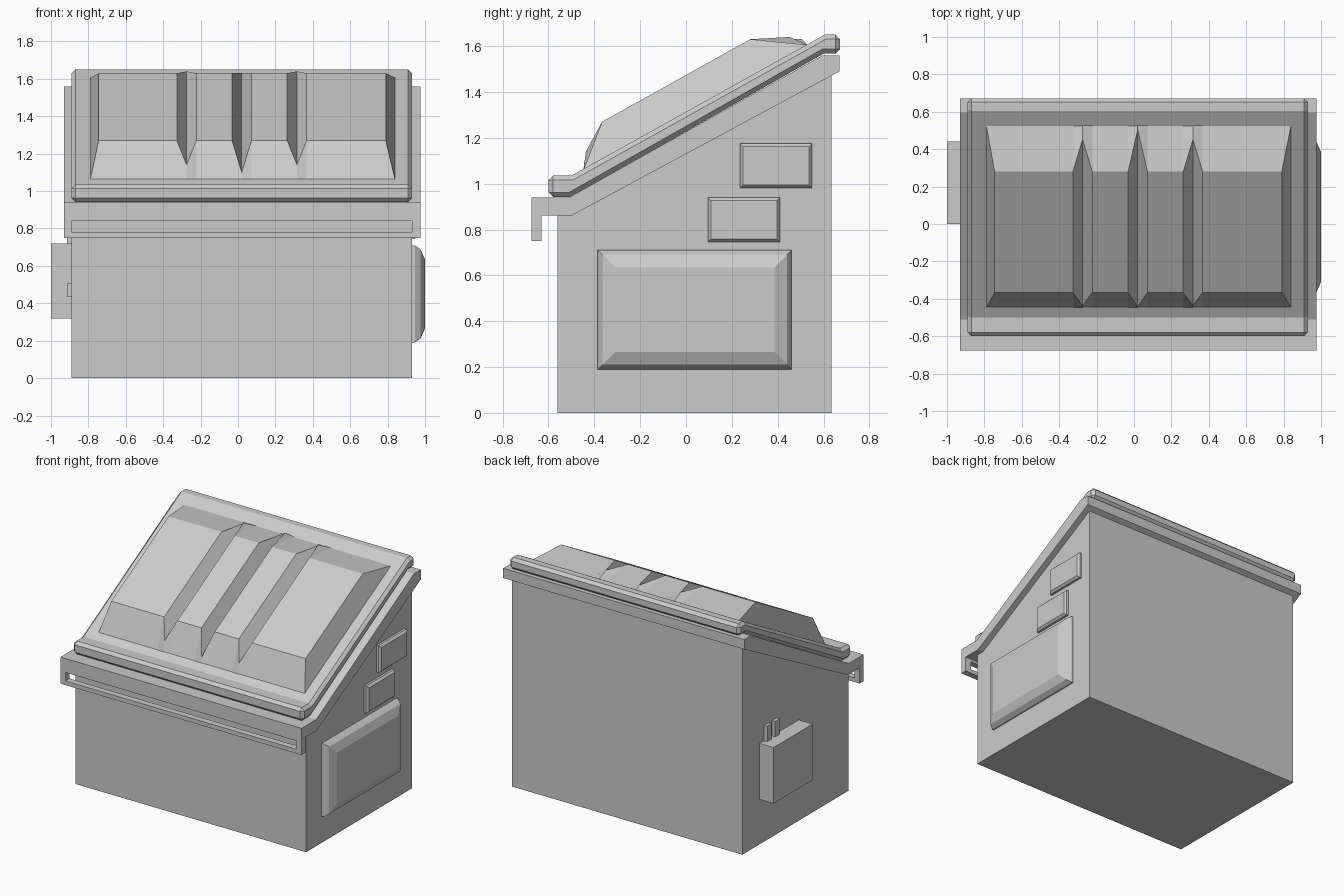
import bpy, bmesh, math

if "Cube" in bpy.data.objects:
    bpy.data.objects.remove(bpy.data.objects["Cube"])


def make(name, verts, faces):
    me = bpy.data.meshes.new(name)
    me.from_pydata(verts, [], faces)
    bm = bmesh.new()
    bm.from_mesh(me)
    bmesh.ops.remove_doubles(bm, verts=bm.verts, dist=1e-5)
    bmesh.ops.recalc_face_normals(bm, faces=bm.faces)
    bm.to_mesh(me)
    bm.free()
    ob = bpy.data.objects.new(name, me)
    bpy.context.collection.objects.link(ob)
    return ob


def extrude_x(name, profile, x0, x1):
    """Extrude a (y, z) profile along x."""
    n = len(profile)
    verts = [(x, y, z) for x in (x0, x1) for y, z in profile]
    faces = [(i, (i + 1) % n, n + (i + 1) % n, n + i) for i in range(n)]
    faces += [tuple(range(n)), tuple(range(2 * n - 1, n - 1, -1))]
    return make(name, verts, faces)


def box(name, x0, x1, y0, y1, z0, z1):
    return extrude_x(name, [(y0, z0), (y1, z0), (y1, z1), (y0, z1)], x0, x1)


def side_plate(name, y0, y1, z0, z1, rings):
    """Plate on the right wall; each ring is (x, inset)."""
    verts = []
    for x, d in rings:
        verts += [(x, y0 + d, z0 + d), (x, y1 - d, z0 + d), (x, y1 - d, z1 - d), (x, y0 + d, z1 - d)]
    faces = [(3, 2, 1, 0), tuple(range(len(verts) - 4, len(verts)))]
    for r in range(len(rings) - 1):
        for i in range(4):
            a, b = r * 4 + i, r * 4 + (i + 1) % 4
            faces.append((a, b, b + 4, a + 4))
    return make(name, verts, faces)


# Container body with slanted top
extrude_x("body", [(-.56, 0), (.635, 0), (.635, 1.51), (-.5, .89), (-.56, .89)], -.89, .93)

# Rim band around the top
extrude_x("rim", [(-.675, .94), (-.51, .94), (.595, 1.56), (.67, 1.56), (.67, 1.49),
                  (-.5, .86), (-.63, .86), (-.63, .84), (-.675, .84)], -.93, .975)

# Slotted front lip hanging from the rim
box("front_lip_bar", -.93, .975, -.675, -.63, .75, .78)
for side, x0, x1 in (("left", -.93, -.89), ("right", .93, .975)):
    box("front_lip_end_" + side, x0, x1, -.675, -.63, .78, .84)

# Lid slab with chamfered edges
lid = extrude_x("lid", [(-.60, .942), (-.505, .942), (.60, 1.567), (.672, 1.567), (.672, 1.65),
                        (.605, 1.65), (-.5, 1.035), (-.60, 1.035)], -.89, .93)
bev = lid.modifiers.new("chamfer", 'BEVEL')
bev.width = .02
bev.segments = 1
bev.limit_method = 'ANGLE'
bev.angle_limit = math.radians(50)

# Raised lid panel: columns of (y, z) points lofted across x, with three V grooves
front, back = (-.447, 1.06), (.53, 1.605)
end = [front, front, back, back]
ridge = [front, (-.366, 1.27), (.28, 1.63), back]
side_groove = [front, (-.437, 1.14), (.453, 1.64), back]
mid_groove = [front, (-.443, 1.10), (.505, 1.63), back]
columns = [(-.79, end), (-.745, ridge)]
for x, groove in ((-.275, side_groove), (.02, mid_groove), (.315, side_groove)):
    columns += [(x - .052, ridge), (x, groove), (x + .052, ridge)]
columns += [(.79, ridge), (.84, end)]
verts = [(x, y, z) for x, col in columns for y, z in col]
faces = []
for c in range(len(columns) - 1):
    for i in range(4):
        a, b = c * 4 + i, c * 4 + (i + 1) % 4
        quad = [a, b, b + 4, a + 4]
        # drop repeated corners at the two ends
        keep = []
        for k in quad:
            if all(verts[k] != verts[j] for j in keep):
                keep.append(k)
        if len(keep) > 2:
            faces.append(tuple(keep))
make("lid_panel", verts, faces)

# Plates on the right wall
large = side_plate("large_side_plate", -.385, .46, .19, .71,
                   [(.92, 0), (.945, 0), (.975, .02), (1.0, .075)])
side_plate("upper_side_plate", .235, .55, .98, 1.175, [(.92, 0), (.945, 0), (.96, .014)])
side_plate("lower_side_plate", .095, .41, .745, .94, [(.92, 0), (.945, 0), (.96, .014)])

# Control box on the left wall with small fittings
box("control_box", -1.0, -.88, 0, .44, .32, .72)
for i, y in enumerate((.34, .25)):
    box(f"box_prong_{i + 1}", -.915, -.88, y, y + .05, .70, .83)
box("box_nub", -.915, -.88, -.04, .01, .435, .505)
